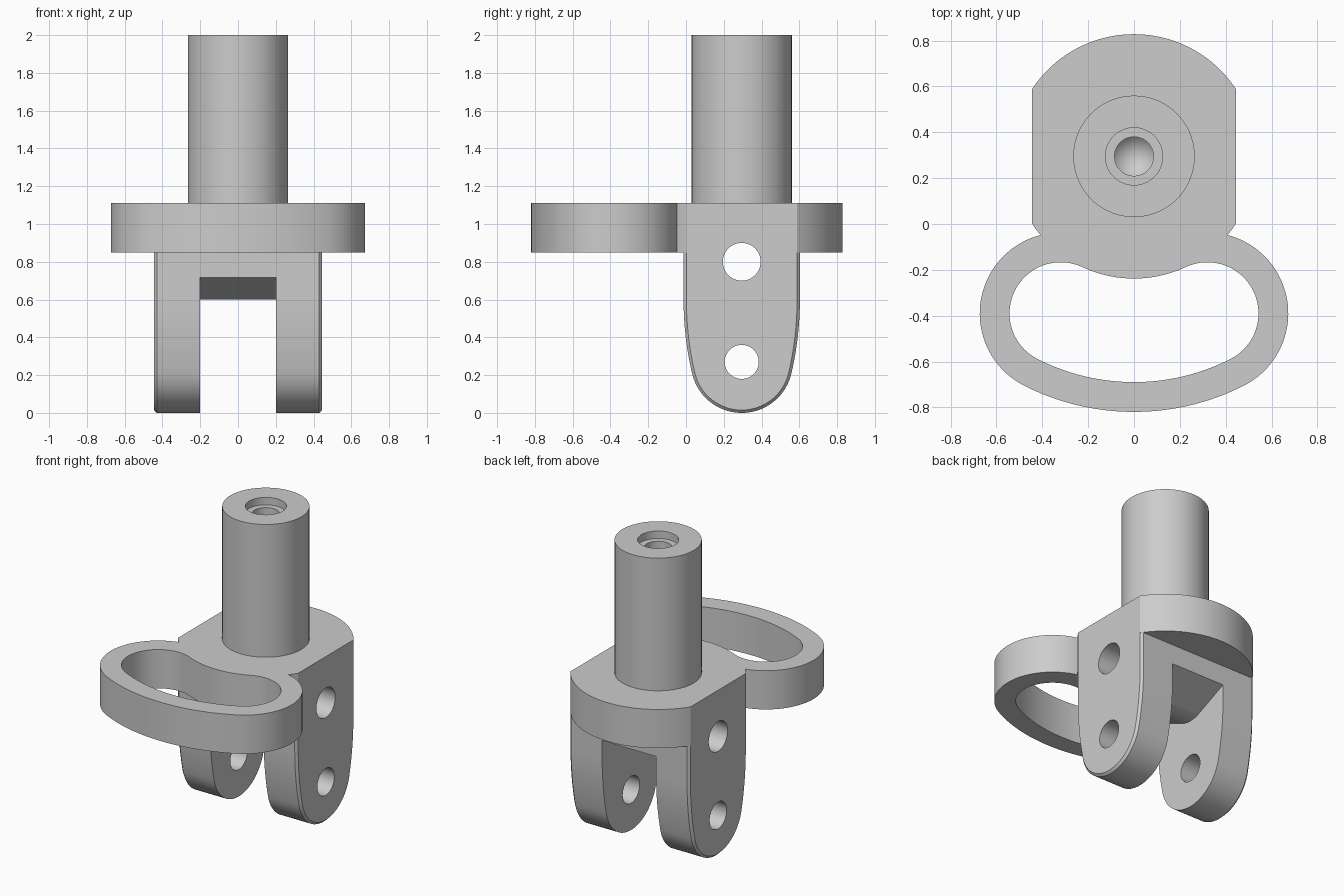
import bpy, bmesh
from math import sin, cos, pi, atan2, asin, acos, hypot, radians
from mathutils import Vector

cube = bpy.data.objects.get("Cube")
if cube:
    bpy.data.objects.remove(cube, do_unlink=True)

steel = bpy.data.materials.new("plain grey metal")
steel.use_nodes = True
GREY = (0.604, 0.604, 0.604, 1)
steel.diffuse_color = GREY
steel.node_tree.nodes["Principled BSDF"].inputs["Base Color"].default_value = GREY

CY = 0.295              # shaft and disc centre
DISC, HALF = 0.533, 0.445
LOW, HIGH, TOP = 0.85, 1.11, 2.0


def make(name, bm):
    bmesh.ops.recalc_face_normals(bm, faces=bm.faces)
    mesh = bpy.data.meshes.new(name)
    bm.to_mesh(mesh)
    bm.free()
    mesh.materials.append(steel)
    ob = bpy.data.objects.new(name, mesh)
    bpy.context.collection.objects.link(ob)
    return ob


def loft(name, rings):
    """Skin closed rings of equal length and cap both ends."""
    bm = bmesh.new()
    loops = [[bm.verts.new(p) for p in ring] for ring in rings]
    n = len(loops[0])
    for a, b in zip(loops, loops[1:]):
        for i in range(n):
            j = (i + 1) % n
            bm.faces.new((a[i], a[j], b[j], b[i]))
    bm.faces.new(loops[0])
    bm.faces.new(loops[-1])
    return make(name, bm)


def arc(cx, cy, r, a, b, n=24):
    return [(cx + r * cos(a + (b - a) * i / n), cy + r * sin(a + (b - a) * i / n))
            for i in range(n + 1)]


def mirrored(half):
    """Close a half outline that starts and ends on the centre line."""
    clean = [half[0]]
    for p in half[1:]:
        if (Vector(p) - Vector(clean[-1])).length > 1e-4:
            clean.append(p)
    return clean + [(-u, v) for u, v in reversed(clean[1:-1])]


def prism_z(name, outline, z0, z1):
    return loft(name, [[(x, y, z) for x, y in outline] for z in (z0, z1)])


def cut(target, cutter):
    mod = target.modifiers.new("cut", 'BOOLEAN')
    mod.operation, mod.solver, mod.object = 'DIFFERENCE', 'EXACT', cutter
    bpy.context.view_layer.objects.active = target
    bpy.ops.object.modifier_apply(modifier=mod.name)


# Plate with loop: clipped disc, rounded lobes and a wide front curve
LX, LY, OUTER = 0.32, -0.39, 0.353
BOW_Y = 0.24
lobe_end = atan2(LY - BOW_Y, LX)
span = hypot(LX, LY - BOW_Y)
gap = hypot(LX, LY - CY)
toward = atan2(LY - CY, LX)
clip = acos(HALF / DISC)
neck = toward + acos((gap ** 2 + DISC ** 2 - OUTER ** 2) / (2 * gap * DISC))
lobe_start = atan2(CY + DISC * sin(neck) - LY, DISC * cos(neck) - LX)
outline = (arc(0, CY, DISC, pi / 2, clip)
           + arc(0, CY, DISC, -clip, neck, 4)
           + arc(LX, LY, OUTER, lobe_start, lobe_end, 40)
           + arc(0, BOW_Y, span + OUTER, lobe_end, -pi / 2))
plate = prism_z("plate_and_loop", mirrored(outline), LOW, HIGH)

# Opening inside the loop, its lobes tangent to the disc
INNER = gap - DISC
opening = (arc(0, CY, DISC, -pi / 2, toward, 12)
           + arc(LX, LY, INNER, toward + pi, lobe_end, 40)
           + arc(0, BOW_Y, span + INNER, lobe_end, -pi / 2))
loop_cutter = prism_z("loop_cutter", mirrored(opening), LOW - 0.1, HIGH + 0.1)
cut(plate, loop_cutter)

# Fork: tapered, round-ended block with chamfered outer edges
WIDE, TIP, SPRING = 0.308, 0.27, 0.6
dz = SPRING - TIP
BIG = (WIDE ** 2 + dz ** 2 - TIP ** 2) / (2 * (WIDE - TIP))
lean = asin(dz / (BIG - TIP))


def fork_ring(x, inset):
    half = ([(0, LOW), (WIDE - inset, LOW)]
            + arc(WIDE - BIG, SPRING, BIG - inset, 0, -lean, 12)
            + arc(0, TIP, TIP - inset, -lean, -pi / 2, 20))
    return [(x, CY + u, z) for u, z in mirrored(half)]


CH = 0.015
fork = loft("fork", [fork_ring(-HALF, CH), fork_ring(CH - HALF, 0),
                     fork_ring(HALF - CH, 0), fork_ring(HALF, CH)])

# Slot between the legs, its ceiling dipping around the upper pin hole
PIN_Z, slope = 0.8, atan2(0.44, 1)
ceiling = [(0.45, 0.78)] + arc(0, PIN_Z, 0.2, slope - pi / 2, -slope - pi / 2, 12) + [(-0.45, 0.78)]
section = ceiling + [(-0.45, -0.2), (0.45, -0.2)]
slot_cutter = loft("slot_cutter", [[(x, CY + u, z) for u, z in section] for x in (-0.2, 0.2)])
cut(fork, slot_cutter)

# Cross holes through the block and the legs
cutters = [loop_cutter, slot_cutter]
for z, r in ((PIN_Z, 0.1), (TIP, 0.09)):
    ring = arc(0, z, r, 0, 2 * pi, 48)[:-1]
    pin = loft("pin_cutter", [[(x, CY + u, v) for u, v in ring] for x in (-1, 1)])
    cut(fork, pin)
    if z == PIN_Z:
        cut(plate, pin)
    cutters.append(pin)
for c in cutters:
    bpy.data.objects.remove(c, do_unlink=True)

# Shaft with a stepped, cone-ended centre hole
profile = [(0, 1.4), (0.085, 1.49), (0.085, TOP - 0.05), (0.125, TOP - 0.05),
           (0.125, TOP), (0.265, TOP), (0.265, HIGH), (0, HIGH)]
bm = bmesh.new()
pts = [bm.verts.new((r, CY, z)) for r, z in profile]
edges = [bm.edges.new(pair) for pair in zip(pts, pts[1:])]
bmesh.ops.spin(bm, geom=pts + edges, cent=(0, CY, 0), axis=(0, 0, 1),
               angle=2 * pi, steps=72)
bmesh.ops.remove_doubles(bm, verts=bm.verts, dist=1e-4)
shaft = make("shaft", bm)

# Smooth curves, sharp corners
bpy.ops.object.select_all(action='DESELECT')
for ob in (plate, fork, shaft):
    ob.select_set(True)
bpy.context.view_layer.objects.active = plate
bpy.ops.object.shade_smooth_by_angle(angle=radians(25))
